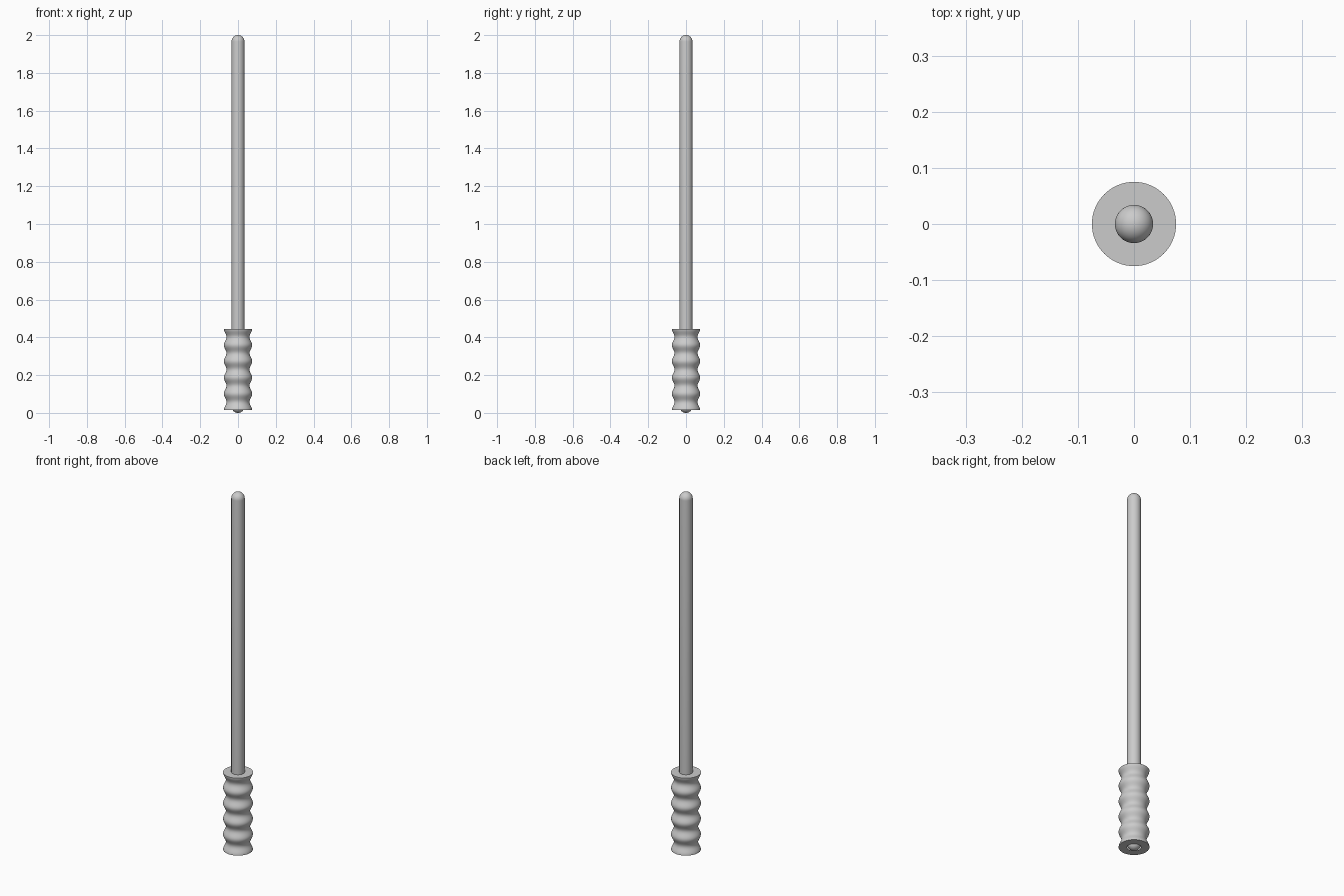
import bpy, bmesh
from math import sin, cos, pi, radians

if "Cube" in bpy.data.objects:
    bpy.data.objects.remove(bpy.data.objects["Cube"])


def lathe(name, profile, sides=64):
    """Spin a list of (radius, z) points round the z axis."""
    bm = bmesh.new()
    verts = [bm.verts.new((r, 0, z)) for r, z in profile]
    edges = [bm.edges.new(pair) for pair in zip(verts, verts[1:])]
    bmesh.ops.spin(bm, geom=verts + edges, cent=(0, 0, 0), axis=(0, 0, 1),
                   angle=2 * pi, steps=sides, use_duplicate=False)
    bmesh.ops.remove_doubles(bm, verts=bm.verts, dist=1e-5)
    bmesh.ops.recalc_face_normals(bm, faces=bm.faces)
    mesh = bpy.data.meshes.new(name)
    bm.to_mesh(mesh)
    bm.free()
    obj = bpy.data.objects.new(name, mesh)
    bpy.context.collection.objects.link(obj)
    bpy.context.view_layer.objects.active = obj
    bpy.ops.object.select_all(action='DESELECT')
    obj.select_set(True)
    bpy.ops.object.shade_smooth_by_angle(angle=radians(40))
    return obj


# Rod: long capsule with rounded ends
R, H, N = 0.034, 2.0, 12
dome = [(R * sin(i / N * pi / 2), R - R * cos(i / N * pi / 2)) for i in range(N + 1)]
lathe("rod", dome + [(r, H - z) for r, z in reversed(dome)])

# Grip: ribbed sleeve with four bulges and flared flat ends
Z0, Z1, WAVES, STEPS = 0.015, 0.445, 5, 80
ribs = [(0.068 + 0.007 * cos(2 * pi * WAVES * i / STEPS), Z0 + (Z1 - Z0) * i / STEPS)
        for i in range(STEPS + 1)]
lathe("grip", [(R, Z0)] + ribs + [(R, Z1)])
